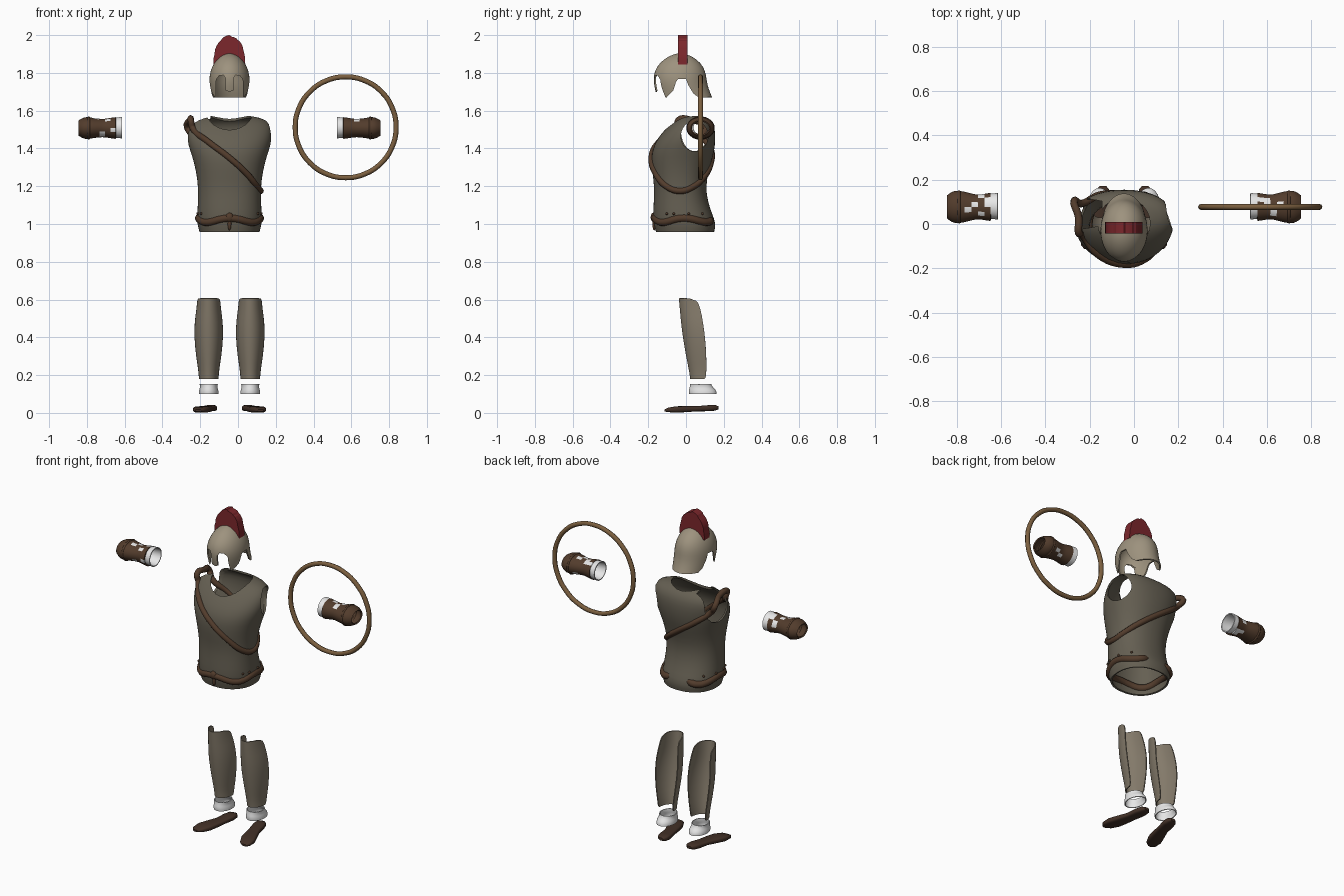
import bpy, bmesh, random
from math import sin, cos, pi, radians, copysign
from mathutils import Vector

random.seed(4)
if "Cube" in bpy.data.objects:
    bpy.data.objects.remove(bpy.data.objects["Cube"])

MID = -0.045  # symmetry plane of the figure


def material(name, *rgb):
    m = bpy.data.materials.new(name)
    m.use_nodes = True
    m.diffuse_color = (*rgb, 1)
    m.node_tree.nodes["Principled BSDF"].inputs["Base Color"].default_value = (*rgb, 1)
    return m


BRONZE = material("pale bronze", 0.34, 0.29, 0.21)
GREAVE = material("dull bronze", 0.23, 0.195, 0.145)
ARMOUR = material("dark bronze", 0.13, 0.115, 0.085)
LEATHER = material("brown leather", 0.085, 0.045, 0.025)
SOLE = material("dark leather", 0.055, 0.03, 0.02)
WOOD = material("wood", 0.2, 0.115, 0.05)
RED = material("crest red", 0.2, 0.02, 0.025)
WHITE = material("white cloth", 0.8, 0.8, 0.8)


def place(axis, p, u, v):
    return {"x": (p, u, v), "y": (u, p, v), "z": (u, v, p)}[axis]


def make(name, bm, mat):
    bmesh.ops.recalc_face_normals(bm, faces=bm.faces)
    me = bpy.data.meshes.new(name)
    bm.to_mesh(me)
    bm.free()
    ob = bpy.data.objects.new(name, me)
    bpy.context.collection.objects.link(ob)
    if mat:
        me.materials.append(mat)
    return ob


def loft(name, rings, mat, axis="z", sides=24, arc=None, square=1, caps=(False, False)):
    """Skin rings of (position, centre u, centre v, radius u, radius v)."""
    bm = bmesh.new()
    start, span = arc or (0, 2 * pi)
    count = sides + 1 if arc else sides
    rows = []
    for p, u, v, ru, rv in rings:
        row = []
        for i in range(count):
            a = start + span * i / sides
            c, s = (copysign(abs(f) ** square, f) for f in (cos(a), sin(a)))
            row.append(bm.verts.new(place(axis, p, u + ru * c, v + rv * s)))
        rows.append(row)
    for a, b in zip(rows, rows[1:]):
        for i in range(sides):
            j = (i + 1) % count
            bm.faces.new((a[i], a[j], b[j], b[i]))
    for cap, row in zip(caps, (rows[0], rows[-1])):
        if cap:
            bm.faces.new(row)
    return make(name, bm, mat)


def prism(name, outline, axis, low, high, mat=None):
    bm = bmesh.new()
    ends = [[bm.verts.new(place(axis, p, u, v)) for u, v in outline] for p in (low, high)]
    n = len(outline)
    for row in ends:
        bm.faces.new(row)
    for i in range(n):
        j = (i + 1) % n
        bm.faces.new((ends[0][i], ends[0][j], ends[1][j], ends[1][i]))
    return make(name, bm, mat)


def finish(ob, thick=0, smooth=0, cutters=(), angle=40):
    """Apply subdivision, wall thickness and cuts, then smooth the shading."""
    if smooth:
        ob.modifiers.new("round", "SUBSURF").levels = smooth
    if thick:
        wall = ob.modifiers.new("wall", "SOLIDIFY")
        wall.thickness, wall.offset = thick, 0
    for cutter in cutters:
        cutter.hide_render = True
        cut = ob.modifiers.new("cut", "BOOLEAN")
        cut.operation, cut.solver, cut.object = "DIFFERENCE", "EXACT", cutter
    bpy.ops.object.select_all(action="DESELECT")
    ob.select_set(True)
    bpy.context.view_layer.objects.active = ob
    bpy.ops.object.convert(target="MESH")
    bpy.ops.object.shade_smooth_by_angle(angle=radians(angle))
    for cutter in cutters:
        bpy.data.objects.remove(cutter)
    return ob


def band(name, points, radius, mat, sides=2):
    """Closed rounded strap through the points."""
    cu = bpy.data.curves.new(name, "CURVE")
    cu.dimensions = "3D"
    cu.bevel_depth, cu.bevel_resolution, cu.resolution_u = radius, sides, 5
    sp = cu.splines.new("BEZIER")
    sp.bezier_points.add(len(points) - 1)
    for bp, co in zip(sp.bezier_points, points):
        bp.co = co
        bp.handle_left_type = bp.handle_right_type = "AUTO"
    sp.use_cyclic_u = True
    cu.materials.append(mat)
    ob = bpy.data.objects.new(name, cu)
    bpy.context.collection.objects.link(ob)
    return finish(ob, angle=60)


def blob(name, co, size, mat):
    bm = bmesh.new()
    bmesh.ops.create_icosphere(bm, subdivisions=2, radius=1)
    for v in bm.verts:
        v.co = Vector(co) + v.co * Vector(size)
    return finish(make(name, bm, mat))


# Cuirass: height, half width, front, back
TORSO = [(0.96, 0.155, -0.155, 0.145), (1.0, 0.167, -0.166, 0.155), (1.05, 0.167, -0.17, 0.135),
         (1.12, 0.162, -0.166, 0.11), (1.2, 0.162, -0.163, 0.1), (1.28, 0.172, -0.175, 0.115),
         (1.36, 0.193, -0.18, 0.14), (1.42, 0.215, -0.166, 0.15), (1.48, 0.224, -0.125, 0.152),
         (1.53, 0.217, -0.075, 0.142), (1.56, 0.165, -0.035, 0.11), (1.57, 0.08, 0.0, 0.08)]


def ring(z, w, f, b):
    return z, MID, (f + b) / 2, w, (b - f) / 2


def on_torso(deg, z, out=0.0):
    for lo, hi in zip(TORSO, TORSO[1:]):
        if z <= hi[0]:
            t = (z - lo[0]) / (hi[0] - lo[0])
            break
    _, x, y, rx, ry = ring(*[p + (q - p) * t for p, q in zip(lo, hi)])
    a = radians(deg)
    c, s = (copysign(abs(f) ** 0.9, f) for f in (cos(a), sin(a)))
    return x + (rx + out) * c, y + (ry + out) * s, z


cuirass = loft("cuirass", [ring(*r) for r in TORSO], ARMOUR, sides=32, square=0.9)
both = (True, True)
left_hole = loft("left_arm_cutter", [(MID + d, 0.045, 1.465, 0.072, 0.08) for d in (0.14, 0.4)],
                 None, "x", caps=both)
right_hole = loft("right_arm_cutter", [(MID - d, 0.045, 1.495, 0.072, 0.11) for d in (0.1, 0.4)],
                  None, "x", caps=both)
neck = loft("neck_cutter", [(z, MID, 0.003, 0.118, 0.115) for z in (1.42, 1.7)], None, caps=both)
finish(cuirass, 0.01, 1, (left_hole, right_hole, neck))

# Shoulder strap running over the right shoulder and under the left arm
path = [(-150, 1.51), (-120, 1.44), (-90, 1.35), (-60, 1.265), (-30, 1.2), (0, 1.175),
        (30, 1.2), (60, 1.25), (90, 1.32), (120, 1.4), (148, 1.47)]
strap = [on_torso(a, z, 0.003) for a, z in path]
strap += [(-0.27, 0.105, 1.515), (-0.25, 0.03, 1.55), (-0.25, -0.04, 1.55)]
band("shoulder_strap", strap, 0.017, LEATHER)

# Belt with a knot and studs; it sinks into the cuirass at the middle of the back
belt = []
for deg in range(0, 360, 15):
    lift = 0.011 * cos(4 * radians(deg))
    sink = -0.028 if 75 <= deg <= 105 else -0.004
    belt.append(on_torso(deg, 1.02 + lift, sink))
band("belt", belt, 0.021, LEATHER)
blob("belt_knot", on_torso(-90, 1.035, 0.004), (0.022, 0.015, 0.025), LEATHER)
blob("belt_tail", on_torso(-90, 1.0, 0.002), (0.01, 0.01, 0.035), LEATHER)
for deg in (-165, -150, -30, -15, 10, 40, 140, 170):
    blob("belt_stud", on_torso(deg, 1.055, 0.005), (0.007,) * 3, LEATHER)

# Helmet with eye openings, nose guard, cheek pieces and neck guard
HELMET = [(1.67, 0.097, -0.15, 0.135), (1.71, 0.101, -0.16, 0.118), (1.75, 0.104, -0.168, 0.107),
          (1.79, 0.102, -0.168, 0.103), (1.83, 0.09, -0.153, 0.09), (1.865, 0.068, -0.12, 0.06),
          (1.89, 0.038, -0.08, 0.018), (1.9, 0.008, -0.04, -0.022)]
helmet = loft("helmet", [ring(*r) for r in HELMET], BRONZE, sides=32, caps=(False, True))
side_cut = prism("side_cutter", [(-0.1, 1.6), (-0.1, 1.675), (-0.068, 1.705), (-0.052, 1.755), (-0.04, 1.768),
                                 (0.0, 1.768), (0.012, 1.735), (0.04, 1.69), (0.07, 1.668), (0.07, 1.6)],
                 "x", -0.5, 0.5)
cuts = [side_cut]
for s in (1, -1):
    eye = [(0.02, 1.6), (0.02, 1.77), (0.032, 1.788), (0.055, 1.785), (0.07, 1.765), (0.074, 1.6)]
    cuts.append(prism("eye_cutter", [(MID + s * x, z) for x, z in eye], "y", -0.4, -0.06))
cuts.append(prism("nose_cutter", [(MID + x, z) for x, z in
                                  ((-0.03, 1.6), (-0.03, 1.71), (0, 1.7), (0.03, 1.71), (0.03, 1.6))],
                  "y", -0.4, -0.06))
finish(helmet, 0.008, 1, cuts)

# Crest fan standing crosswise on the helmet, with a ragged edge
steps = 28
outer, inner = [], []
for i in range(steps + 1):
    a = pi * i / steps
    r = random.uniform(0.95, 1.0)
    outer.append((MID + 0.087 * r * cos(a), 1.845 + 0.155 * r * sin(a) ** 0.9))
    inner.append((MID + 0.066 * cos(a), 1.845 + 0.045 * sin(a)))
outer[steps // 2] = (MID, 2.0)
finish(prism("crest", outer + inner[::-1], "y", -0.043, 0.008, RED), angle=20)

# Shield rim
bm = bmesh.new()
circle = [(0.57 + 0.267 * cos(a), 0.077, 1.512 + 0.267 * sin(a))
          for a in (2 * pi * i / 16 for i in range(16))]
bm.free()
band("shield_rim", circle, 0.0135, WOOD)

for s, side in ((1, "left_"), (-1, "right_")):
    # Wrist cuff of cloth and worn leather bracer
    cuff = [(0.57, 0.058, 0.055), (0.615, 0.055, 0.051), (0.66, 0.043, 0.038), (0.7, 0.047, 0.04)]
    finish(loft(side + "cuff", [(MID + s * d, 0.08, 1.51, ry, rz) for d, ry, rz in cuff],
                WHITE, "x", 16), 0.006, 1)
    bracer = [(0.602, 0.061, 0.055), (0.63, 0.057, 0.051), (0.66, 0.051, 0.045), (0.69, 0.058, 0.046),
              (0.72, 0.067, 0.05), (0.755, 0.072, 0.057), (0.775, 0.068, 0.052), (0.797, 0.05, 0.038)]
    ob = loft(side + "bracer", [(MID + s * d, 0.077, 1.508, ry, rz) for d, ry, rz in bracer],
              LEATHER, "x", 16)
    ob.data.materials.append(WHITE)
    for f in ob.data.polygons:
        near = abs(f.center.x - MID) < 0.71
        f.material_index = int(near and random.random() < 0.15)
    finish(ob, 0.008, 1)
    band(side + "bracer_tie", [(MID + s * 0.745, 0.077 + 0.068 * cos(a), 1.508 + 0.054 * sin(a))
                               for a in (pi * i / 4 for i in range(8))], 0.007, LEATHER)

    # Greave: deep shell open at the back; height, half width, front, back
    x = MID + s * 0.11
    shin = [(0.18, 0.049, 0.025, 0.105), (0.22, 0.051, 0.02, 0.108), (0.3, 0.064, 0.003, 0.108),
            (0.4, 0.074, -0.014, 0.101), (0.48, 0.072, -0.024, 0.09), (0.55, 0.062, -0.03, 0.077),
            (0.595, 0.058, -0.035, 0.062)]
    ob = loft(side + "greave", [(z, x, b, w, b - f) for z, w, f, b in shin], GREAVE,
              arc=(pi, pi), sides=20)
    # the top edge falls from the knee to the back
    for v in ob.data.vertices:
        if v.co.z > 0.59:
            v.co.z += 0.012 - 0.35 * max(0, v.co.y - 0.015)
    finish(ob, 0.006, 1)

    # Ankle wrap and sandal sole
    wrap = [(0.1, 0.09, 0.05, 0.071), (0.118, 0.088, 0.05, 0.072), (0.135, 0.08, 0.043, 0.058),
            (0.152, 0.078, 0.046, 0.054)]
    finish(loft(side + "ankle_wrap", [(z, x, y, rx, ry) for z, y, rx, ry in wrap], WHITE), 0.005, 1)
    sole = [(-0.113, 0.165, 0.02, 0.015, 0.006), (-0.095, 0.16, 0.023, 0.034, 0.012),
            (-0.05, 0.148, 0.025, 0.045, 0.017), (0.0, 0.132, 0.027, 0.041, 0.016),
            (0.06, 0.114, 0.029, 0.034, 0.014), (0.12, 0.102, 0.032, 0.036, 0.016),
            (0.155, 0.097, 0.034, 0.03, 0.015), (0.172, 0.095, 0.034, 0.014, 0.008)]
    finish(loft(side + "sandal", [(y, MID + s * d, z - 0.007, rx, rz) for y, d, z, rx, rz in sole],
                SOLE, "y", 20, square=0.6, caps=both))
